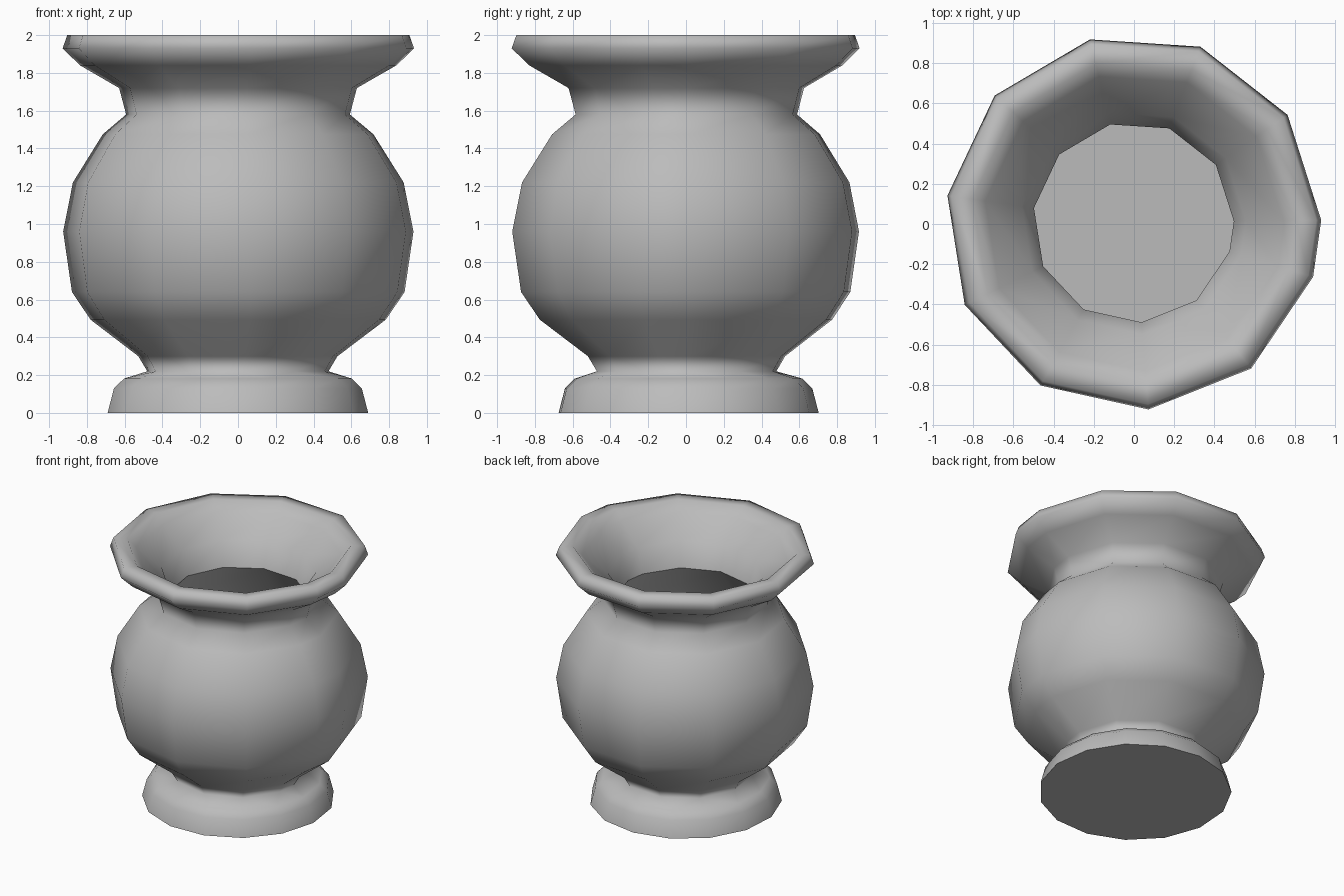
import bpy
import bmesh
from math import cos, sin, radians

cube = bpy.data.objects.get("Cube")
if cube:
    bpy.data.objects.remove(cube, do_unlink=True)

clay = bpy.data.materials.new("grey_clay")
clay.use_nodes = True
GREY = (0.5, 0.5, 0.5, 1)
clay.diffuse_color = GREY
clay.node_tree.nodes["Principled BSDF"].inputs["Base Color"].default_value = GREY

# (radius, height) from the foot, up the outside, over the lip and down inside
foot = [(0.694, 0), (0.66, 0.13), (0.606, 0.182)]
belly = [(0.482, 0.22), (0.53, 0.3), (0.785, 0.493), (0.885, 0.64), (0.932, 0.96),
         (0.88, 1.22), (0.72, 1.475)]
neck = [(0.595, 1.58), (0.633, 1.72), (0.842, 1.84)]
lip = [(0.935, 1.93), (0.91, 2), (0.81, 2)]
inside = [(0.745, 1.93), (0.56, 1.79), (0.5, 1.6), (0.64, 1.41), (0.775, 1.2),
          (0.83, 0.96), (0.78, 0.68), (0.7, 0.56), (0.54, 0.42)]

# The body turns in equal steps closed by one narrow strip; the foot is rounder
body_angles = [radians(0.6 + 34.25 * i) for i in range(11)]
foot_angles = [radians(20 + 24 * i) for i in range(15)]
CX, CY = -0.003, 0.009

bm = bmesh.new()


def lathe(profile, angles):
    """Skin the profile round the axis and return its rings of vertices."""
    rings = [[bm.verts.new((CX + r * cos(a), CY + r * sin(a), z)) for a in angles]
             for r, z in profile]
    for low, high in zip(rings, rings[1:]):
        for i, vert in enumerate(low):
            j = (i + 1) % len(low)
            bm.faces.new((vert, low[j], high[j], high[i]))
    return rings


def border(ring):
    """Edges running round one ring."""
    return [bm.edges.get((v, ring[i - 1])) for i, v in enumerate(ring)]


foot_rings = lathe(foot, foot_angles)
body_rings = lathe(belly + neck + lip + inside, body_angles)
bmesh.ops.bridge_loops(bm, edges=border(foot_rings[-1]) + border(body_rings[0]))
for face in bm.faces:
    face.smooth = True

# Flat underside and inner floor, with crisp borders there and at the throat
bm.faces.new(foot_rings[0][::-1])
bm.faces.new(body_rings[-1])
throat = body_rings[len(belly + neck + lip) + 2]
for ring in (foot_rings[0], body_rings[-1], throat):
    for edge in border(ring):
        edge.smooth = False
bmesh.ops.recalc_face_normals(bm, faces=bm.faces)

mesh = bpy.data.meshes.new("pot")
bm.to_mesh(mesh)
bm.free()
mesh.materials.append(clay)
pot = bpy.data.objects.new("pot", mesh)
bpy.context.collection.objects.link(pot)
